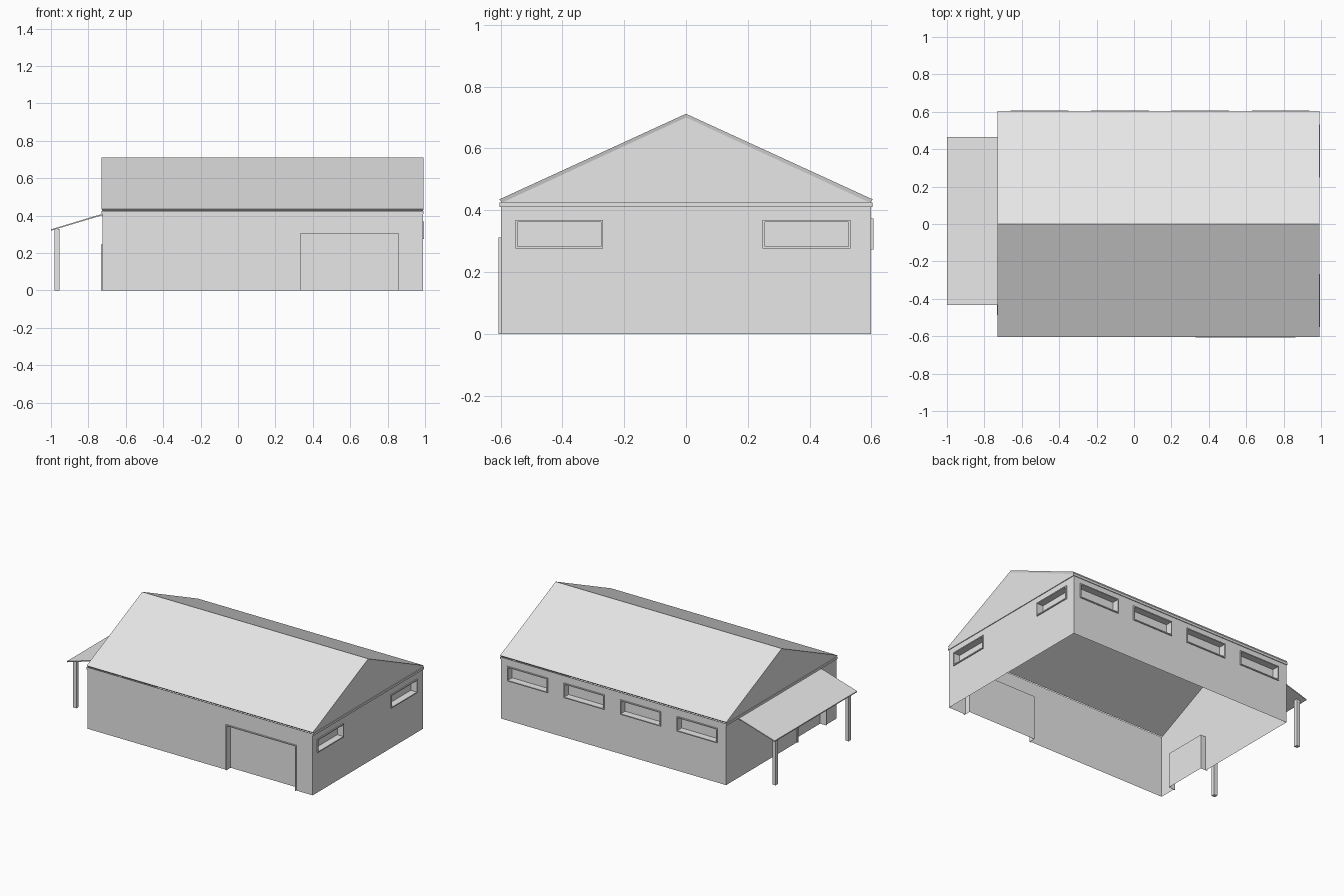
import bpy, bmesh
from mathutils import Vector

cube = bpy.data.objects.get("Cube")
if cube:
    bpy.data.objects.remove(cube, do_unlink=True)

grey = bpy.data.materials.new("plain_grey")
grey.use_nodes = True
grey.diffuse_color = (0.8, 0.8, 0.8, 1)
grey.node_tree.nodes["Principled BSDF"].inputs["Base Color"].default_value = (0.8, 0.8, 0.8, 1)

# Main dimensions
X0, X1, Y, EAVE, RIDGE = -0.725, 0.988, 0.599, 0.425, 0.70
RECESS, LIP, BAR = 0.04, 0.007, 0.007


def finish(name, bm, closed=True):
    bmesh.ops.remove_doubles(bm, verts=bm.verts, dist=1e-5)
    if closed:
        bmesh.ops.recalc_face_normals(bm, faces=bm.faces)
    mesh = bpy.data.meshes.new(name)
    bm.to_mesh(mesh)
    bm.free()
    mesh.materials.append(grey)
    obj = bpy.data.objects.new(name, mesh)
    bpy.context.collection.objects.link(obj)
    return obj


def face(bm, points, normal):
    f = bm.faces.new([bm.verts.new(p) for p in points])
    f.normal_update()
    if f.normal.dot(normal) < 0:
        f.normal_flip()


def add_box(bm, lo, hi):
    verts = bmesh.ops.create_cube(bm, size=1)["verts"]
    for v in verts:
        v.co = [(a + b) / 2 + c * (b - a) for a, b, c in zip(lo, hi, v.co)]


def box(name, lo, hi):
    bm = bmesh.new()
    add_box(bm, lo, hi)
    finish(name, bm)


def wall(side, axis, plane, lo, hi, openings):
    """Wall sheet with recessed openings; openings are (name, u0, u1, z0, z1)."""
    sign = 1 if plane > 0 else -1

    def at(u, depth, z):
        d = plane + sign * depth
        return Vector((d, u, z)) if axis == "x" else Vector((u, d, z))

    out = at(0, 1, 0) - at(0, 0, 0)
    up = Vector((0, 0, 1))
    along = at(1, 0, 0) - at(0, 0, 0)

    # Sheet split along the opening edges, with the openings left out
    us = sorted({lo, hi, *[u for o in openings for u in o[1:3]]})
    zs = sorted({0, EAVE, *[z for o in openings for z in o[3:5]]})
    bm = bmesh.new()
    for a, b in zip(us, us[1:]):
        for c, d in zip(zs, zs[1:]):
            u, z = (a + b) / 2, (c + d) / 2
            if not any(o[1] < u < o[2] and o[3] < z < o[4] for o in openings):
                face(bm, [at(a, 0, c), at(b, 0, c), at(b, 0, d), at(a, 0, d)], out)
    finish(side + "_wall", bm, False)

    for name, a, b, c, d in openings:
        # Reveal and back panel
        bm = bmesh.new()
        face(bm, [at(a, -RECESS, c), at(b, -RECESS, c), at(b, -RECESS, d), at(a, -RECESS, d)], out)
        for u, n in ((a, along), (b, -along)):
            face(bm, [at(u, 0, c), at(u, -RECESS, c), at(u, -RECESS, d), at(u, 0, d)], n)
        for z, n in ((c, up), (d, -up)):
            if z > 0:
                face(bm, [at(a, 0, z), at(a, -RECESS, z), at(b, -RECESS, z), at(b, 0, z)], n)
        finish(name, bm, False)
        # Thin raised frame
        bm = bmesh.new()
        bottom = c - BAR if c > 0 else 0
        bars = [(a - BAR, a, bottom, d + BAR), (b, b + BAR, bottom, d + BAR), (a, b, d, d + BAR)]
        if c > 0:
            bars.append((a, b, bottom, c))
        for u0, u1, z0, z1 in bars:
            p, q = at(u0, 0, z0), at(u1, LIP, z1)
            add_box(bm, [min(s) for s in zip(p, q)], [max(s) for s in zip(p, q)])
        finish(name + "_frame", bm)


# Walls with doors and windows
wall("front", "y", -Y, X0, X1, [("garage_door", 0.335, 0.857, 0, 0.305)])
wall("back", "y", Y, X0, X1,
     [(f"back_window_{i}", 0.638 - 0.43 * i, 0.932 - 0.43 * i, 0.28, 0.367) for i in range(4)])
wall("left", "x", X1, -Y, Y, [("left_window_front", -0.545, -0.275, 0.283, 0.362),
                              ("left_window_back", 0.255, 0.525, 0.283, 0.362)])
wall("right", "x", X0, -Y, Y, [("side_door", -0.48, -0.175, 0, 0.24)])

# Gable ends
for side, x, n in (("left", X1, 1), ("right", X0, -1)):
    bm = bmesh.new()
    face(bm, [(x, -Y, EAVE), (x, Y, EAVE), (x, 0, RIDGE)], Vector((n, 0, 0)))
    finish(side + "_gable", bm, False)

# Trim band under the eaves
T, Z = 0.005, 0.41
box("front_trim", (X0 - T, -Y - T, Z), (X1 + T, -Y, EAVE))
box("back_trim", (X0 - T, Y, Z), (X1 + T, Y + T, EAVE))
box("left_trim", (X1, -Y, Z), (X1 + T, Y, EAVE))
box("right_trim", (X0 - T, -Y, Z), (X0, Y, EAVE))

# Roof: thin folded slab with edges that slope inward underneath
bm = bmesh.new()
rings = []
for x, grow in ((X0, -0.004), (X1, 0.004)):
    outer = [(x + grow, y, z) for y, z in ((-0.604, 0.435), (0, 0.712), (0.604, 0.435))]
    inner = [(x, y, z) for y, z in ((0.594, EAVE), (0, RIDGE), (-0.594, EAVE))]
    rings.append([bm.verts.new(p) for p in outer + inner])
r, s = rings
for i in range(6):
    j = (i + 1) % 6
    bm.faces.new((r[i], r[j], s[j], s[i]))
for q in rings:
    bm.faces.new((q[0], q[1], q[4], q[5]))
    bm.faces.new((q[1], q[2], q[3], q[4]))
finish("roof", bm)

# Sloping porch canopy
bm = bmesh.new()
add_box(bm, (-1, -0.432, 0), (X0, 0.465, 0.007))
for v in bm.verts:
    v.co.z += 0.32 + (v.co.x + 1) * 0.3
finish("porch_canopy", bm)

# Porch posts
for name, y in (("front", -0.38), ("back", 0.413)):
    box(name + "_porch_post", (-0.98, y - 0.0125, 0), (-0.955, y + 0.0125, 0.33))
